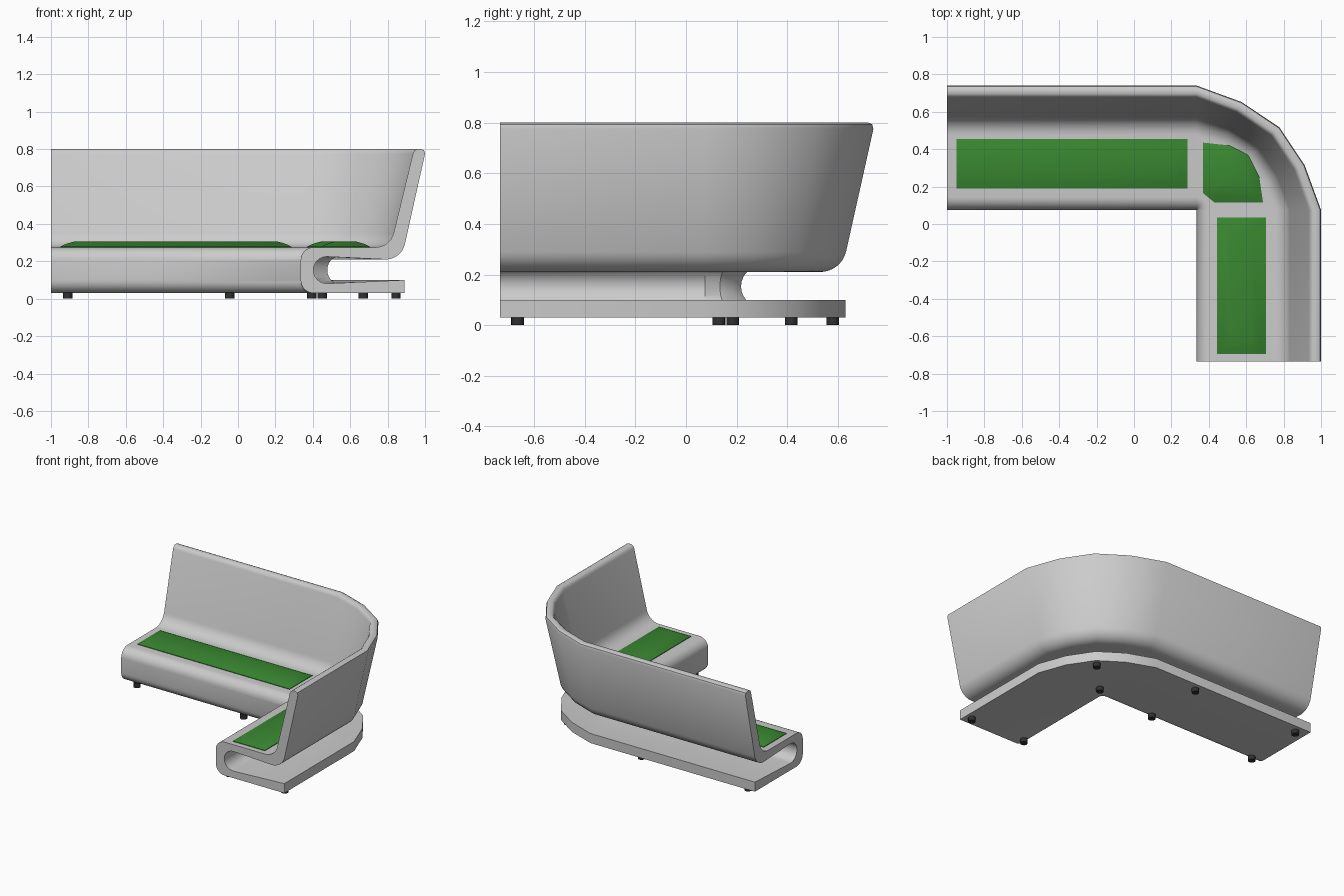
import bpy, bmesh, math
from mathutils import Vector

cube = bpy.data.objects.get("Cube")
if cube:
    bpy.data.objects.remove(cube, do_unlink=True)


def material(name, r, g, b):
    m = bpy.data.materials.new(name)
    m.use_nodes = True
    m.diffuse_color = (r, g, b, 1)
    bsdf = m.node_tree.nodes["Principled BSDF"]
    bsdf.inputs["Base Color"].default_value = (r, g, b, 1)
    bsdf.inputs["Roughness"].default_value = 0.6
    return m


GREY = material("light grey shell", 0.6, 0.6, 0.6)
GREEN = material("green cushion", 0.04, 0.24, 0.03)
BLACK = material("black rubber", 0.03, 0.03, 0.03)


def finish(name, bm, mat, angle=40):
    bmesh.ops.recalc_face_normals(bm, faces=bm.faces)
    mesh = bpy.data.meshes.new(name)
    bm.to_mesh(mesh)
    bm.free()
    obj = bpy.data.objects.new(name, mesh)
    bpy.context.collection.objects.link(obj)
    mesh.materials.append(mat)
    bpy.ops.object.select_all(action='DESELECT')
    obj.select_set(True)
    bpy.context.view_layer.objects.active = obj
    bpy.ops.object.shade_smooth_by_angle(angle=math.radians(angle))
    return obj


def arc(cx, cz, rad, a0, a1, n=8):
    angles = [math.radians(a0 + (a1 - a0) * i / n) for i in range(n + 1)]
    return [(cx + rad * math.cos(a), cz + rad * math.sin(a)) for a in angles]


def bridge(bm, a, b):
    n = len(a)
    for i in range(n):
        bm.faces.new((a[i], a[(i + 1) % n], b[(i + 1) % n], b[i]))


# Shell cross-section: distance out from the inner corner, and height
outside = (
    arc(0.07, 0.10, 0.07, 270, 180)
    + arc(0.07, 0.205, 0.07, 180, 90)
    + arc(0.40, 0.375, 0.10, 270, 346)
    + [(0.60, 0.775), (0.607, 0.79), (0.62, 0.80),
       (0.645, 0.80), (0.66, 0.793), (0.665, 0.775)]
    + arc(0.455, 0.315, 0.105, 346, 270)
)
slot = arc(0.14, 0.153, 0.072, 90, 270, 12)
foot_edge = [(0.555, 0.10), (0.555, 0.03)]
CORNER = Vector((0.335, 0.075, 0))


def ring(bm, origin, degrees, bend):
    a = math.radians(degrees)
    out = Vector((math.cos(a), math.sin(a), 0))
    scale, push = (0.94, 0.09) if bend else (1, 0)
    pts = ([(r * scale, z) for r, z in outside]
           + [(r * scale + push, z) for r, z in slot]
           + [(r * scale, z) for r, z in foot_edge])
    return [bm.verts.new(origin + out * r + Vector((0, 0, z))) for r, z in pts]


# Bench shell: cross-section swept along the long arm, bend and short arm
bm = bmesh.new()
rings = [ring(bm, Vector((-1, CORNER.y, 0)), 90, False)]
for step in range(5):
    rings.append(ring(bm, CORNER, 90 - 22.5 * step, 0 < step < 4))
rings.append(ring(bm, Vector((CORNER.x, -0.735, 0)), 0, False))
for a, b in zip(rings, rings[1:]):
    bridge(bm, a, b)
bm.faces.new(rings[0])
bm.faces.new(rings[-1])
bmesh.ops.remove_doubles(bm, verts=bm.verts, dist=0.0001)
finish("bench_shell", bm, GREY)


# Cushions: outline drawn in toward its middle as it rises
def cushion(name, outline):
    bm = bmesh.new()
    xs, ys = zip(*outline)
    cx, cy = (min(xs) + max(xs)) / 2, (min(ys) + max(ys)) / 2
    wx, wy = (max(xs) - min(xs)) / 2, (max(ys) - min(ys)) / 2
    layers = []
    for inset, z in ((0, 0.27), (0, 0.279), (0.035, 0.295), (0.075, 0.306)):
        layers.append([bm.verts.new((cx + (x - cx) * (1 - inset / wx),
                                     cy + (y - cy) * (1 - inset / wy), z))
                       for x, y in outline])
    for a, b in zip(layers, layers[1:]):
        bridge(bm, a, b)
    bm.faces.new(layers[0])
    bm.faces.new(layers[-1])
    finish(name, bm, GREEN)


def rectangle(x0, x1, y0, y1):
    return [(x0, y0), (x1, y0), (x1, y1), (x0, y1)]


cushion("long_cushion", rectangle(-0.95, 0.285, 0.19, 0.455))
cushion("short_cushion", rectangle(0.445, 0.705, -0.695, 0.035))
cushion("corner_cushion", [(0.37, 0.435), (0.37, 0.165), (0.43, 0.115),
                           (0.69, 0.115), (0.67, 0.25), (0.61, 0.37), (0.51, 0.42)])

# Feet: short round pads under the base
feet = [(-0.91, 0.13), (-0.91, 0.58), (-0.045, 0.13), (-0.045, 0.58),
        (0.45, 0.185), (0.67, 0.415), (0.395, -0.665), (0.845, -0.665)]
for number, (x, y) in enumerate(feet, 1):
    bm = bmesh.new()
    bmesh.ops.create_cone(bm, cap_ends=True, segments=16, radius1=0.025,
                          radius2=0.025, depth=0.034)
    bmesh.ops.translate(bm, verts=bm.verts, vec=(x, y, 0.017))
    finish(f"foot_{number}", bm, BLACK)
